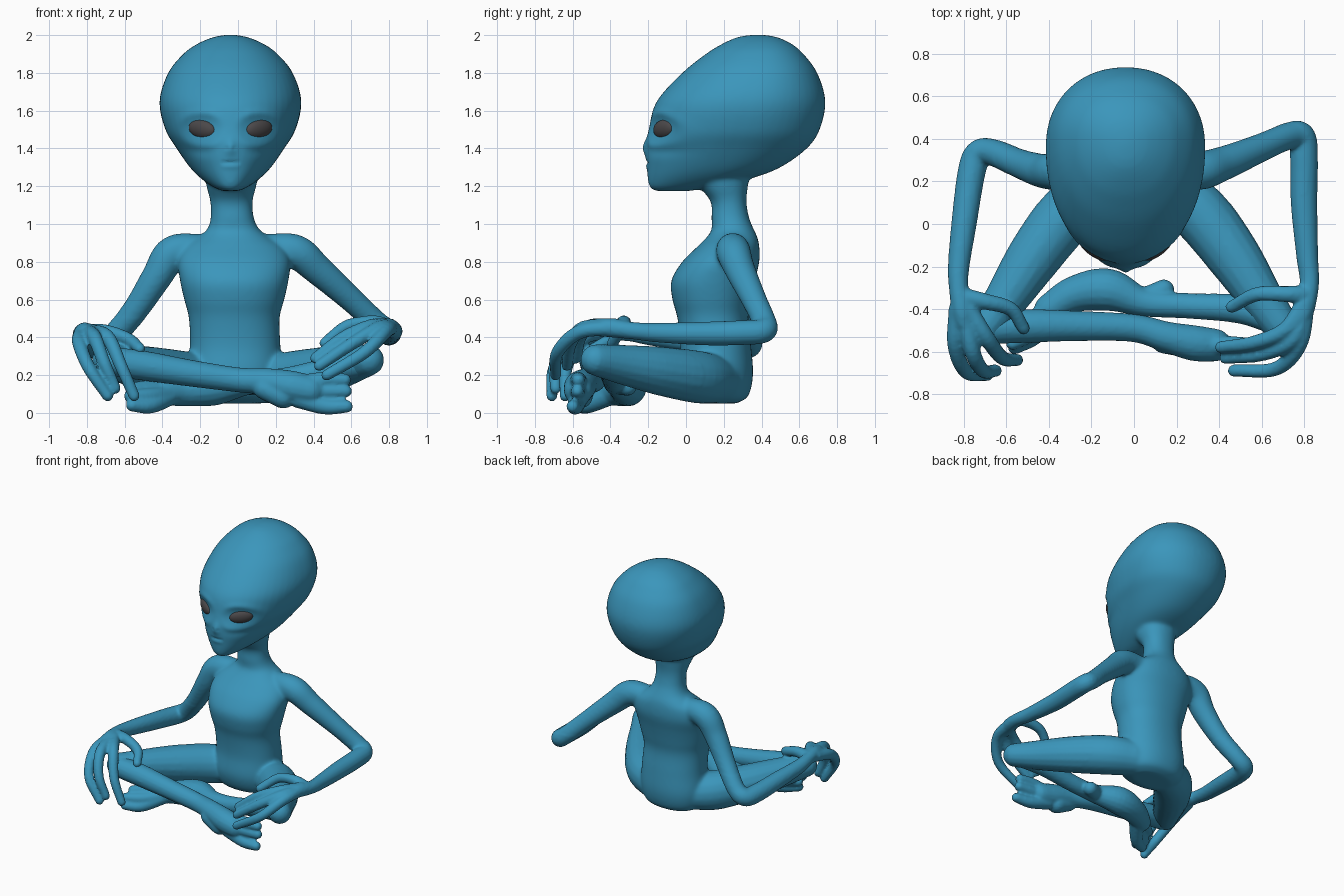
import bpy, bmesh, math
from mathutils import Vector

if "Cube" in bpy.data.objects:
    bpy.data.objects.remove(bpy.data.objects["Cube"])

CX = -0.04   # centre line of the head


def material(name, rgb):
    m = bpy.data.materials.new(name)
    m.diffuse_color = (*rgb, 1)
    m.use_nodes = True
    m.node_tree.nodes["Principled BSDF"].inputs["Base Color"].default_value = m.diffuse_color
    return m


SKIN = material("blue_skin", (0.043, 0.305, 0.5))
DARK = material("dark_eye", (0.07, 0.065, 0.068))


def loft(bm, rings):
    """Closed skin over a list of point rings."""
    vs = [[bm.verts.new(p) for p in r] for r in rings]
    n = len(vs[0])
    for a, b in zip(vs, vs[1:]):
        for i in range(n):
            j = (i + 1) % n
            bm.faces.new((a[i], a[j], b[j], b[i]))
    bm.faces.new(vs[0][::-1])
    bm.faces.new(vs[-1])


def spline(pts, steps):
    """Catmull-Rom curve through points of any dimension."""
    p = [Vector(q) for q in pts]
    p = [p[0] * 2 - p[1]] + p + [p[-1] * 2 - p[-2]]
    out = []
    for a, b, c, d in zip(p, p[1:], p[2:], p[3:]):
        for k in range(steps):
            t = k / steps
            out.append(0.5 * (b * 2 + (c - a) * t + (a * 2 - b * 5 + c * 4 - d) * t * t
                              + (b * 3 - a - c * 3 + d) * t ** 3))
    return out + [p[-2]]


def limb(bm, pts, n=16):
    """Round tube through (x, y, z, radius) points with domed ends."""
    c = spline(pts, 6)
    pos, rad = [q.to_3d() for q in c], [q[3] for q in c]
    tan = [(pos[min(i + 1, len(pos) - 1)] - pos[max(i - 1, 0)]).normalized() for i in range(len(pos))]
    line = list(zip(pos, rad, tan))
    dome = [(math.sin(a), math.cos(a)) for a in (0.4, 0.8, 1.15, 1.45)]
    start = [(pos[0] - tan[0] * rad[0] * s, rad[0] * k, tan[0]) for s, k in reversed(dome)]
    end = [(pos[-1] + tan[-1] * rad[-1] * s, rad[-1] * k, tan[-1]) for s, k in dome]
    rings, u = [], tan[0].orthogonal()
    for p, r, t in start + line + end:
        u = (u - t * u.dot(t)).normalized()
        v = t.cross(u)
        rings.append([p + (u * math.cos(a) + v * math.sin(a)) * r
                      for a in (2 * math.pi * i / n for i in range(n))])
    loft(bm, rings)


def stack(bm, rows, wide, power, n=48):
    """Level rings from (z, centre x, half width, front y, back y)."""
    rings = []
    for z, x, w, f, b in spline(rows, 5):
        y = f + (b - f) * wide
        ring = []
        for i in range(n):
            a = 2 * math.pi * i / n
            c, s = math.cos(a), math.sin(a)
            c, s = (math.copysign(abs(q) ** power, q) for q in (c, s))
            ring.append((x + w * c, y + s * (b - y if s > 0 else y - f), z))
        rings.append(ring)
    loft(bm, rings)


def fuse(name, bm, voxel, blend_trunk=False):
    """Merge the overlapping parts into one smooth skin."""
    bmesh.ops.recalc_face_normals(bm, faces=bm.faces)
    me = bpy.data.meshes.new(name)
    bm.to_mesh(me)
    bm.free()
    ob = bpy.data.objects.new(name, me)
    bpy.context.collection.objects.link(ob)

    def apply():
        dg = bpy.context.evaluated_depsgraph_get()
        new = bpy.data.meshes.new_from_object(ob.evaluated_get(dg))
        ob.modifiers.clear()
        ob.data = new

    m = ob.modifiers.new("merge", 'REMESH')
    m.mode, m.voxel_size = 'VOXEL', voxel
    apply()
    m = ob.modifiers.new("soften", 'SMOOTH')
    m.factor, m.iterations = 0.5, 3
    if blend_trunk:
        g = ob.vertex_groups.new(name="trunk")
        g.add([v.index for v in ob.data.vertices
               if v.co.z > 0.5 or (abs(v.co.x) < 0.45 and v.co.y > -0.2)], 1, 'REPLACE')
        m = ob.modifiers.new("blend", 'SMOOTH')
        m.factor, m.iterations, m.vertex_group = 0.5, 16, "trunk"
    apply()
    ob.data.materials.clear()
    ob.data.materials.append(SKIN)
    ob.data.shade_smooth()
    return ob


def digit(bm, pts, r0, r1):
    k = len(pts) - 1
    limb(bm, [(*p, r0 + (r1 - r0) * i / k) for i, p in enumerate(pts)], 12)


# ---- body: head, torso, arms, hands and thighs
bm = bmesh.new()
stack(bm, [(2.002, CX, .02, .36, .40), (1.996, CX, .06, .305, .45), (1.983, CX, .11, .255, .50),
           (1.95, CX, .182, .185, .565), (1.9, CX, .25, .105, .622), (1.8, CX, .33, -.02, .695),
           (1.65, CX, .376, -.155, .738), (1.5, CX, .345, -.2, .708),
           (1.4, CX, .285, -.215, .64), (1.3, CX, .215, -.208, .5), (1.24, CX, .155, -.203, .34),
           (1.195, CX, .09, -.193, .14), (1.175, CX, .045, -.165, .02)], 0.58, 0.94)
stack(bm, [(.05, -.02, .15, .08, .27), (.09, -.02, .22, 0, .33), (.2, -.02, .25, -.04, .355),
           (.35, -.015, .24, -.03, .345), (.5, -.02, .24, -.045, .33), (.6, -.02, .265, -.072, .345),
           (.7, -.02, .287, -.078, .365), (.8, -.02, .297, -.02, .388), (.88, -.02, .26, .06, .388),
           (.93, -.022, .19, .11, .378), (.97, -.025, .14, .135, .36), (1.03, -.03, .115, .135, .335),
           (1.12, -.035, .112, .13, .32), (1.22, -.035, .135, .06, .33),
           (1.32, -.035, .13, .08, .34)], 0.5, 0.9)
limb(bm, [(.12, .25, .87, .075), (.30, .25, .855, .092), (.42, .285, .76, .082), (.60, .36, .60, .068),
          (.73, .415, .48, .064), (.79, .41, .435, .065), (.80, .30, .425, .066), (.80, .1, .42, .063),
          (.815, -.15, .425, .052), (.825, -.28, .435, .046), (.80, -.40, .45, .05), (.77, -.47, .45, .045)])
limb(bm, [(-.16, .25, .87, .075), (-.34, .25, .85, .092), (-.43, .25, .72, .082), (-.54, .285, .55, .07),
          (-.66, .335, .405, .064), (-.73, .33, .355, .066), (-.765, .24, .355, .066), (-.80, 0, .385, .06),
          (-.825, -.2, .41, .051), (-.825, -.3, .425, .046), (-.81, -.4, .43, .05), (-.80, -.46, .425, .045)])
for pts in (
        # fingers and thumb of the +x hand
        [(.81, -.36, .45), (.78, -.56, .43), (.67, -.68, .32), (.47, -.69, .2)],
        [(.81, -.38, .45), (.75, -.54, .45), (.61, -.61, .37), (.43, -.63, .25)],
        [(.80, -.38, .46), (.71, -.50, .46), (.56, -.56, .40), (.41, -.58, .29)],
        [(.81, -.33, .45), (.72, -.33, .48), (.58, -.33, .46), (.46, -.39, .37)],
        # fingers and thumb of the -x hand
        [(-.83, -.40, .42), (-.84, -.57, .37), (-.79, -.695, .24), (-.69, -.71, .09)],
        [(-.80, -.40, .43), (-.76, -.60, .40), (-.71, -.69, .27), (-.65, -.69, .13)],
        [(-.78, -.40, .43), (-.69, -.54, .40), (-.62, -.63, .25), (-.55, -.64, .09)],
        [(-.81, -.34, .43), (-.70, -.365, .43), (-.58, -.40, .39), (-.52, -.49, .34)]):
    digit(bm, pts, .043, .03)
for s in (-1, 1):
    limb(bm, [(s * .14, .17, .175, .125), (s * .3, .06, .19, .14), (s * .46, -.14, .222, .129),
              (s * .6, -.35, .258, .103), (s * .69, -.475, .28, .084)])
body = fuse("body", bm, 0.0105, True)

# face relief: sockets, lids, nose and mouth pressed into the front of the head
for v in body.data.vertices:
    x, y, z = v.co
    if z < 1.22 or z > 1.75 or y > 0.1:
        continue
    x = abs(x - CX)
    d = math.hypot((x - .15) / .095, (z - 1.5) / .066)
    move = .028 * math.exp(-d * d) - .008 * math.exp(-((d - 1.35) / .35) ** 2) * min(1, x / .1)
    move += .012 * math.exp(-((x - .17) / .08) ** 2 - ((z - 1.39) / .035) ** 2)
    move -= .016 * math.exp(-(x / .028) ** 2 - ((z - 1.405) / .04) ** 2)
    move += .007 * math.exp(-((x - .018) / .008) ** 2 - ((z - 1.4) / .008) ** 2)
    if x < .055:
        move += .008 * math.exp(-((z - 1.325) / .008) ** 2) * (1 - (x / .055) ** 4)
        move -= .004 * math.exp(-((z - 1.305) / .014) ** 2) * (1 - (x / .055) ** 2)
    v.co.y += move

# ---- shins and feet
bm = bmesh.new()
limb(bm, [(-.68, -.49, .275, .076), (-.5, -.48, .25, .079), (-.25, -.48, .21, .071), (0, -.49, .175, .066),
          (.15, -.53, .165, .072), (.28, -.56, .14, .084), (.38, -.57, .12, .078)])
limb(bm, [(.14, -.55, .13, .06), (.24, -.56, .09, .068)])
for z, y, x in ((.175, -.57, .565), (.115, -.575, .57), (.034, -.60, .575)):
    digit(bm, [(.32, -.57, (z + .12) / 2), (.46, (y - .57) / 2, z), (x, y, z)], .053, .034)
fuse("front_shin_and_foot", bm, 0.0105)

bm = bmesh.new()
limb(bm, [(.68, -.45, .27, .076), (.5, -.40, .23, .069), (.25, -.385, .18, .06), (.05, -.37, .16, .066),
          (-.12, -.31, .14, .1), (-.28, -.33, .12, .086), (-.4, -.4, .11, .07)])
limb(bm, [(.06, -.35, .15, .055), (.14, -.31, .14, .05)])
for z, y, x in ((.13, -.50, -.55), (.09, -.56, -.57), (.04, -.58, -.56)):
    digit(bm, [(-.34, -.38, .1), (-.46, y + .06, z), (x, y, z)], .053, .034)
fuse("rear_shin_and_foot", bm, 0.0105)

# ---- eyes
for s, side in ((-1, "left"), (1, "right")):
    bpy.ops.mesh.primitive_uv_sphere_add(segments=32, ring_count=16, radius=1,
                                         location=(CX + s * .15, -.116, 1.502))
    eye = bpy.context.object
    eye.name = "eye_" + side
    eye.scale = (.085, .034, .05)
    eye.rotation_euler = (math.radians(8), math.radians(-8 * s), math.radians(36 * s))
    eye.data.materials.append(DARK)
    eye.data.shade_smooth()
